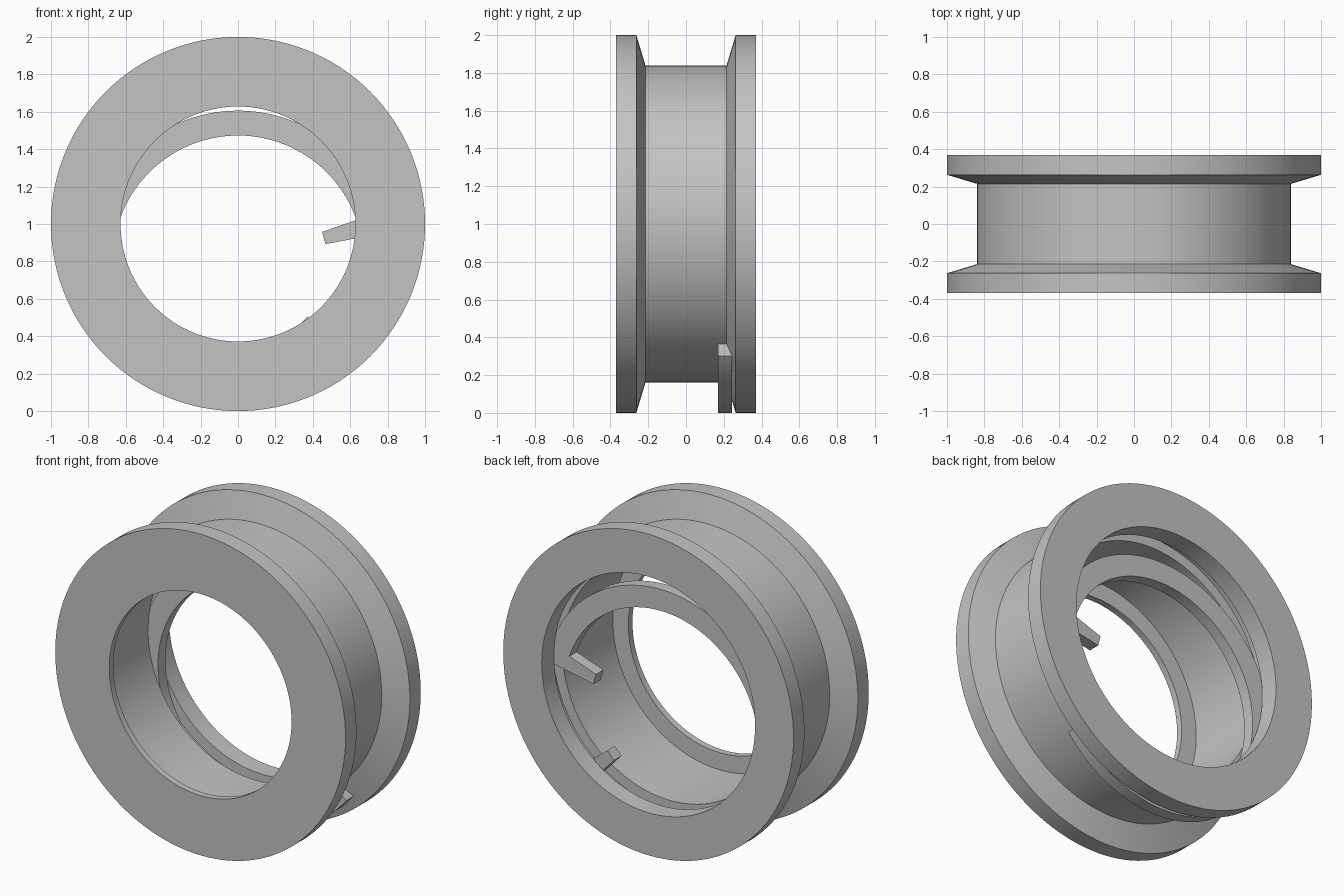
import bpy
import bmesh
from math import cos, sin, radians, pi

cube = bpy.data.objects.get("Cube")
if cube:
    bpy.data.objects.remove(cube)

grey = bpy.data.materials.new("light_grey")
grey.use_nodes = True
colour = (0.55, 0.55, 0.55, 1)
grey.diffuse_color = colour
grey.node_tree.nodes["Principled BSDF"].inputs["Base Color"].default_value = colour


def finish(bm, name, z):
    """Turn a bmesh into a smooth-shaded object at height z."""
    bmesh.ops.recalc_face_normals(bm, faces=bm.faces)
    mesh = bpy.data.meshes.new(name)
    bm.to_mesh(mesh)
    bm.free()
    mesh.materials.append(grey)
    obj = bpy.data.objects.new(name, mesh)
    obj.location.z = z
    bpy.context.collection.objects.link(obj)
    bpy.ops.object.select_all(action="DESELECT")
    obj.select_set(True)
    bpy.context.view_layer.objects.active = obj
    bpy.ops.object.shade_smooth_by_angle(angle=radians(12))
    return obj


def lathe(name, profile, z, steps=128):
    """Revolve a closed (radius, y) profile around the y axis."""
    bm = bmesh.new()
    rings = []
    for i in range(steps):
        a = 2 * pi * i / steps
        rings.append([bm.verts.new((r * sin(a), y, r * cos(a))) for r, y in profile])
    n = len(profile)
    for i in range(steps):
        here, there = rings[i], rings[(i + 1) % steps]
        for j in range(n):
            k = (j + 1) % n
            bm.faces.new((here[j], here[k], there[k], there[j]))
    return finish(bm, name, z)


# Grooved wheel: outer flanges, front shoulder, stepped bore and clip groove
half, shoulder, bore, groove = 0.37, 0.628, 0.735, 0.8
lathe("grooved_wheel", [
    (shoulder, -half), (1, -half), (1, -0.263), (0.84, -0.215),
    (0.84, 0.215), (1, 0.263), (1, half), (bore, half),
    (bore, 0.25), (groove, 0.25), (groove, 0.165), (bore, 0.165),
    (bore, -0.33), (shoulder, -0.33),
], 1)


def arc(radius, start, end, steps):
    """Points on an arc in the xz plane, angles in degrees."""
    angles = [radians(start + (end - start) * i / steps) for i in range(steps + 1)]
    return [(radius * cos(a), radius * sin(a)) for a in angles]


# Open retaining ring with an inward tab at each end, sitting low in the wheel
start, end, tab = 10.8, 321.3, 8.2
outer, inner, tip = 0.803, 0.67, 0.476
outline = (arc(outer, start, end, 108) + arc(tip, end, end - tab, 1)
           + arc(inner, end - tab, start + tab, 100) + arc(tip, start + tab, start, 1))
bm = bmesh.new()
face = bm.faces.new([bm.verts.new((x, 0.17, z)) for x, z in outline])
side = bmesh.ops.extrude_face_region(bm, geom=[face], use_keep_orig=True)
moved = [v for v in side["geom"] if isinstance(v, bmesh.types.BMVert)]
bmesh.ops.translate(bm, verts=moved, vec=(0, 0.073, 0))
finish(bm, "retaining_ring", outer)
